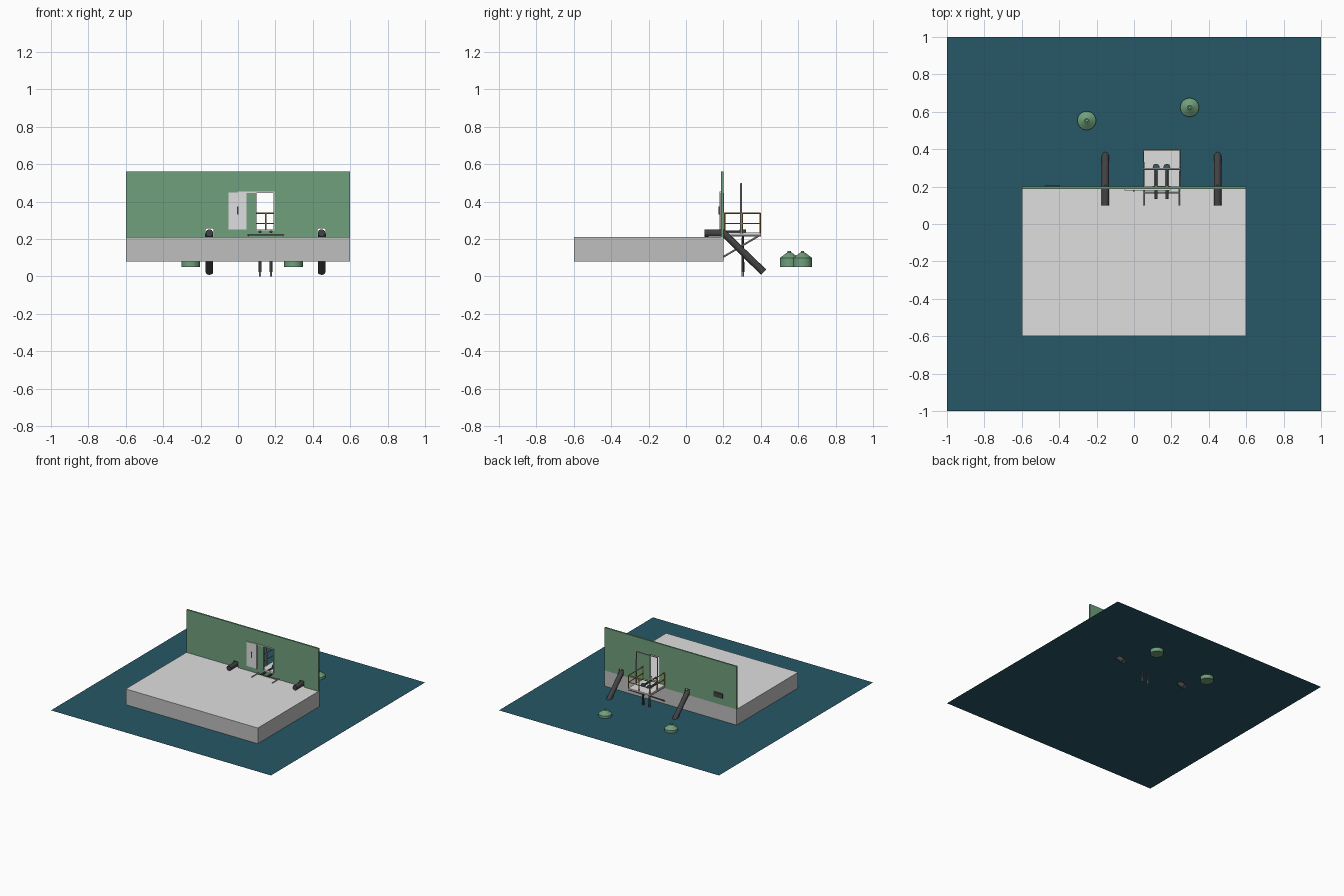
import bpy
import bmesh
from math import pi
from mathutils import Vector

if "Cube" in bpy.data.objects:
    bpy.data.objects.remove(bpy.data.objects["Cube"])


def material(name, r, g, b):
    m = bpy.data.materials.new(name)
    m.use_nodes = True
    m.diffuse_color = (r, g, b, 1)
    m.node_tree.nodes["Principled BSDF"].inputs["Base Color"].default_value = (r, g, b, 1)
    return m


WATER = material("deep teal", 0.02, 0.095, 0.135)
PALE = material("pale grey", 0.74, 0.74, 0.74)
CONCRETE = material("mid grey", 0.52, 0.52, 0.52)
GREEN = material("sage green", 0.16, 0.35, 0.2)
DARK = material("charcoal", 0.055, 0.055, 0.06)
YELLOW = material("ochre yellow", 0.5, 0.31, 0.05)
STEEL = material("steel grey", 0.45, 0.45, 0.45)
FLANGE = material("dark slate", 0.04, 0.1, 0.12)


def box(name, lo, hi, mat):
    """Box between two opposite corners."""
    lo, hi = Vector(lo), Vector(hi)
    bpy.ops.mesh.primitive_cube_add(size=1, location=(lo + hi) / 2)
    ob = bpy.context.object
    ob.name = name
    ob.scale = hi - lo
    bpy.ops.object.transform_apply(location=False, rotation=False, scale=True)
    ob.data.materials.append(mat)
    return ob


def rod(name, points, radius, mat, sides=8):
    """Straight or bent bar swept along a path, with mitred corners."""
    curve = bpy.data.curves.new(name, "CURVE")
    curve.dimensions = "3D"
    curve.bevel_depth = radius
    curve.bevel_resolution = max(0, sides // 4 - 1) * 2
    curve.use_fill_caps = True
    spline = curve.splines.new("POLY")
    spline.points.add(len(points) - 1)
    for p, co in zip(spline.points, points):
        p.co = (*co, 1)
    ob = bpy.data.objects.new(name, curve)
    bpy.context.collection.objects.link(ob)
    bpy.ops.object.select_all(action="DESELECT")
    ob.select_set(True)
    bpy.context.view_layer.objects.active = ob
    bpy.ops.object.convert(target="MESH")
    ob = bpy.context.object
    ob.data.materials.clear()
    ob.data.materials.append(mat)
    bpy.ops.object.shade_smooth_by_angle()
    return ob


def lathe(name, profile, center, mat, sides=32):
    """Solid turned about a vertical axis from (radius, height) pairs."""
    bm = bmesh.new()
    vs = [bm.verts.new((r, 0, z)) for r, z in profile]
    es = [bm.edges.new(pair) for pair in zip(vs, vs[1:])]
    bmesh.ops.spin(bm, geom=vs + es, axis=(0, 0, 1), cent=(0, 0, 0),
                   angle=2 * pi, steps=sides)
    bmesh.ops.remove_doubles(bm, verts=bm.verts, dist=1e-5)
    bmesh.ops.recalc_face_normals(bm, faces=bm.faces)
    mesh = bpy.data.meshes.new(name)
    bm.to_mesh(mesh)
    bm.free()
    ob = bpy.data.objects.new(name, mesh)
    ob.location = (*center, 0)
    bpy.context.collection.objects.link(ob)
    mesh.materials.append(mat)
    bpy.ops.object.select_all(action="DESELECT")
    ob.select_set(True)
    bpy.context.view_layer.objects.active = ob
    bpy.ops.object.shade_smooth_by_angle()
    return ob


# Water sheet and concrete deck with a paler top
bpy.ops.mesh.primitive_plane_add(size=2, location=(0, 0, 0.08))
water = bpy.context.object
water.name = "water"
water.data.materials.append(WATER)

deck = box("deck", (-0.6, -0.6, 0.081), (0.6, 0.2, 0.21), CONCRETE)
deck.data.materials.append(PALE)
for f in deck.data.polygons:
    f.material_index = int(f.normal.z > 0.5)

# Wall with a doorway and two openings for the large pipes
PIPES = (-0.153, 0.447)
wall = box("wall", (-0.6, 0.187, 0.21), (0.6, 0.2, 0.562), GREEN)
holes = [((0.1, 0.1, 0.25), (0.19, 0.3, 0.45))]
holes += [((x - 0.021, 0.1, 0.2), (x + 0.021, 0.3, 0.257)) for x in PIPES]
for lo, hi in holes:
    cutter = box("wall_cutter", lo, hi, GREEN)
    cutter.hide_render = True
    mod = wall.modifiers.new("opening", "BOOLEAN")
    mod.object = cutter
    mod.operation = "DIFFERENCE"
    mod.solver = "EXACT"
    bpy.context.view_layer.objects.active = wall
    bpy.ops.object.modifier_apply(modifier=mod.name)
    bpy.data.objects.remove(cutter)

# Sliding door, its track, the door jamb and a vent
box("door", (-0.05, 0.179, 0.25), (0.045, 0.186, 0.45), PALE)
box("door_handle", (-0.005, 0.173, 0.33), (0.004, 0.179, 0.375), DARK)
box("door_track", (0, 0.18, 0.446), (0.195, 0.187, 0.453), PALE)
box("door_jamb", (0.189, 0.182, 0.25), (0.195, 0.203, 0.446), PALE)
box("door_sill", (0.1, 0.182, 0.246), (0.195, 0.203, 0.251), PALE)
box("wall_vent", (-0.475, 0.2, 0.265), (-0.395, 0.206, 0.305), DARK)

# Large discharge pipes bending down into the water
for x in PIPES:
    rod("discharge_pipe", [(x, 0.1, 0.232), (x, 0.2, 0.232), (x, 0.415, 0.023)],
        0.02, DARK, 16)

# Platform, carrying beams and diagonal braces
LEFT, RIGHT, BACK = 0.245, 0.052, 0.396
box("platform", (RIGHT, 0.2, 0.223), (LEFT, 0.4, 0.235), PALE)
for x in (RIGHT + 0.004, LEFT - 0.004):
    rod("platform_beam", [(x, 0.1, 0.217), (x, 0.4, 0.217)], 0.004, STEEL)
    rod("platform_brace", [(x, 0.39, 0.218), (x, 0.2, 0.105)], 0.005, STEEL)
rod("cross_beam", [(RIGHT, 0.166, 0.22), (LEFT, 0.166, 0.22)], 0.004, STEEL)

# Safety railing on three sides
posts = [(x, y) for x in (RIGHT, LEFT) for y in (0.206, 0.3, BACK)]
posts.append(((LEFT + RIGHT) / 2, BACK))
for x, y in posts:
    rod("railing_post", [(x, y, 0.23), (x, y, 0.338)], 0.004, YELLOW)
for z in (0.283, 0.338):
    rod("railing_bar", [(RIGHT, 0.203, z), (RIGHT, BACK, z),
                        (LEFT, BACK, z), (LEFT, 0.203, z)], 0.0035, YELLOW)

# Lifting frame above the small pipes
rod("lifting_frame", [(RIGHT, 0.295, 0.23), (RIGHT, 0.295, 0.497),
                      (LEFT, 0.295, 0.497), (LEFT, 0.295, 0.23)], 0.005, STEEL)

# Two intake pipes crossing the platform and dropping into the water
for x in (0.118, 0.176):
    rod("intake_pipe", [(x, 0.135, 0.239), (x, 0.304, 0.239), (x, 0.304, 0.025)],
        0.008, DARK, 12)
    rod("intake_tip", [(x, 0.304, 0.03), (x, 0.304, 0)], 0.006, STEEL, 12)
    lathe("intake_flange", [(0, 0.236), (0.018, 0.236), (0.018, 0.25), (0, 0.25)],
          (x, 0.304), FLANGE, 16)

# Floating buoys with conical tops
for center in ((-0.253, 0.553), (0.297, 0.623)):
    lathe("buoy", [(0, 0.05), (0.05, 0.05), (0.05, 0.1), (0.012, 0.128), (0, 0.128)],
          center, GREEN)
    lathe("buoy_cap", [(0, 0.126), (0.009, 0.126), (0.009, 0.137), (0, 0.137)],
          center, GREEN, 16)
